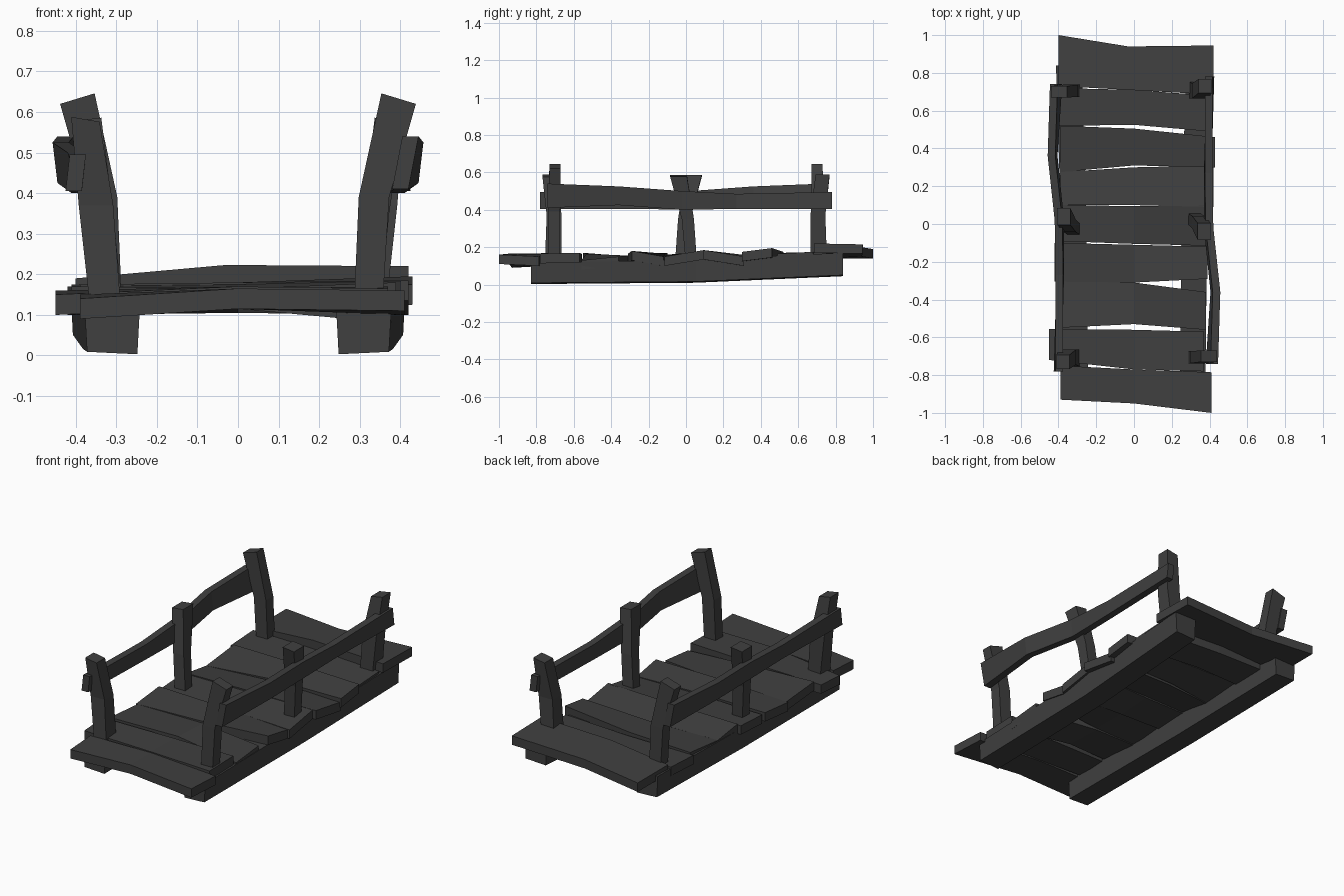
import bpy, bmesh

if "Cube" in bpy.data.objects:
    bpy.data.objects.remove(bpy.data.objects["Cube"])

wood = bpy.data.materials.new("dark_wood")
wood.diffuse_color = (0.05, 0.05, 0.05, 1)
wood.use_nodes = True
wood.node_tree.nodes["Principled BSDF"].inputs["Base Color"].default_value = wood.diffuse_color


def loft(name, sections):
    """Skin a chain of four-cornered sections and cap both ends."""
    bm = bmesh.new()
    rings = [[bm.verts.new(p) for p in s] for s in sections]
    for a, b in zip(rings, rings[1:]):
        for i in range(4):
            j = (i + 1) % 4
            bm.faces.new((a[i], a[j], b[j], b[i]))
    bm.faces.new(rings[0][::-1])
    bm.faces.new(rings[-1])
    bmesh.ops.recalc_face_normals(bm, faces=bm.faces)
    me = bpy.data.meshes.new(name)
    bm.to_mesh(me)
    bm.free()
    me.materials.append(wood)
    ob = bpy.data.objects.new(name, me)
    bpy.context.collection.objects.link(ob)
    return ob


def turned(sections):
    """Half turn about z: the two railings are rotated copies."""
    return [[(-x, -y, z) for x, y, z in s] for s in sections]


def plank(name, left, mid, right, t=0.05):
    """Each station: x, front y, back y, top z at front, top z at back."""
    secs = []
    for x, yf, yb, zf, zb in (left, mid, right):
        secs.append([(x, yf, zf - t), (x, yb, zb - t), (x, yb, zb), (x, yf, zf)])
    loft(name, secs)


def post_sections(stations):
    """Each station: x, y, z, width, depth, rise of the inner edge."""
    return [[(x - w / 2, y - d / 2, z + k), (x + w / 2, y - d / 2, z - k),
             (x + w / 2, y + d / 2, z - k), (x - w / 2, y + d / 2, z + k)]
            for x, y, z, w, d, k in stations]


def rail_sections(stations):
    """Each station: x, y, bottom z, top z, outward lean of the top."""
    h = 0.02
    return [[(x - h, y, b), (x + h, y, b), (x + h + k, y, t), (x - h + k, y, t)]
            for x, y, b, t, k in stations]


# Deck planks, front to back
planks = [
    ((-.39, -.93, -.75, .14, .15), (0, -.95, -.77, .165, .165), (.41, -1.0, -.785, .16, .15)),
    ((-.45, -.72, -.555, .15, .16), (0, -.77, -.56, .17, .165), (.37, -.78, -.57, .165, .17)),
    ((-.41, -.55, -.30, .17, .15), (0, -.53, -.31, .165, .155), (.38, -.56, -.36, .13, .15)),
    ((-.42, -.305, -.10, .15, .17), (0, -.31, -.11, .165, .165), (.39, -.29, -.12, .18, .15)),
    ((-.41, -.09, .10, .16, .17), (0, -.105, .095, .16, .175), (.40, -.115, .10, .15, .185)),
    ((-.39, .10, .275, .175, .15), (0, .10, .30, .18, .16), (.42, .09, .31, .185, .15)),
    ((-.39, .275, .52, .15, .175), (0, .31, .505, .165, .18), (.43, .30, .46, .175, .195)),
    ((-.41, .52, .72, .165, .175), (0, .525, .71, .17, .175), (.40, .49, .68, .165, .175)),
    ((-.40, .73, 1.0, .19, .19), (-.03, .71, .94, .223, .20), (.42, .685, .945, .22, .215)),
]
for i, p in enumerate(planks):
    plank(f"deck_plank_{i + 1}", *p)

# Supporting beams, one on each side
for side, s in (("left", -1), ("right", 1)):
    secs = []
    for x, y, b, t in ((.31, -.83, .003, .115), (.32, .05, .01, .135), (.345, .84, .045, .17)):
        secs.append([(s * (x - .062), y, b), (s * (x + .062), y, b + .006),
                     (s * (x + .068), y, t), (s * (x - .068), y, t)])
    loft(f"{side}_beam", secs)

# Crooked railing posts: bottom, bend, top
posts = [
    [(.32, -.705, .10, .07, .065, 0), (.335, -.705, .39, .075, .065, 0), (.396, -.70, .633, .085, .06, .013)],
    [(.315, .03, .10, .065, .06, 0), (.34, .01, .35, .065, .065, 0), (.372, -.04, .582, .07, .09, .004)],
    [(.325, .71, .10, .075, .09, 0), (.35, .705, .37, .085, .08, 0), (.376, .73, .582, .07, .075, -.006)],
]
for i, p in enumerate(posts):
    secs = post_sections(p)
    loft(f"right_post_{i + 1}", secs)
    loft(f"left_post_{3 - i}", turned(secs))

# Wavy hand rails on the outer side of the posts
rail = rail_sections([
    (.40, -.74, .41, .54, .025), (.425, -.36, .425, .525, .012),
    (.39, -.02, .40, .50, .01), (.39, .27, .405, .485, .005), (.405, .78, .405, .495, -.01)])
loft("right_rail", rail)
loft("left_rail", turned(rail))
